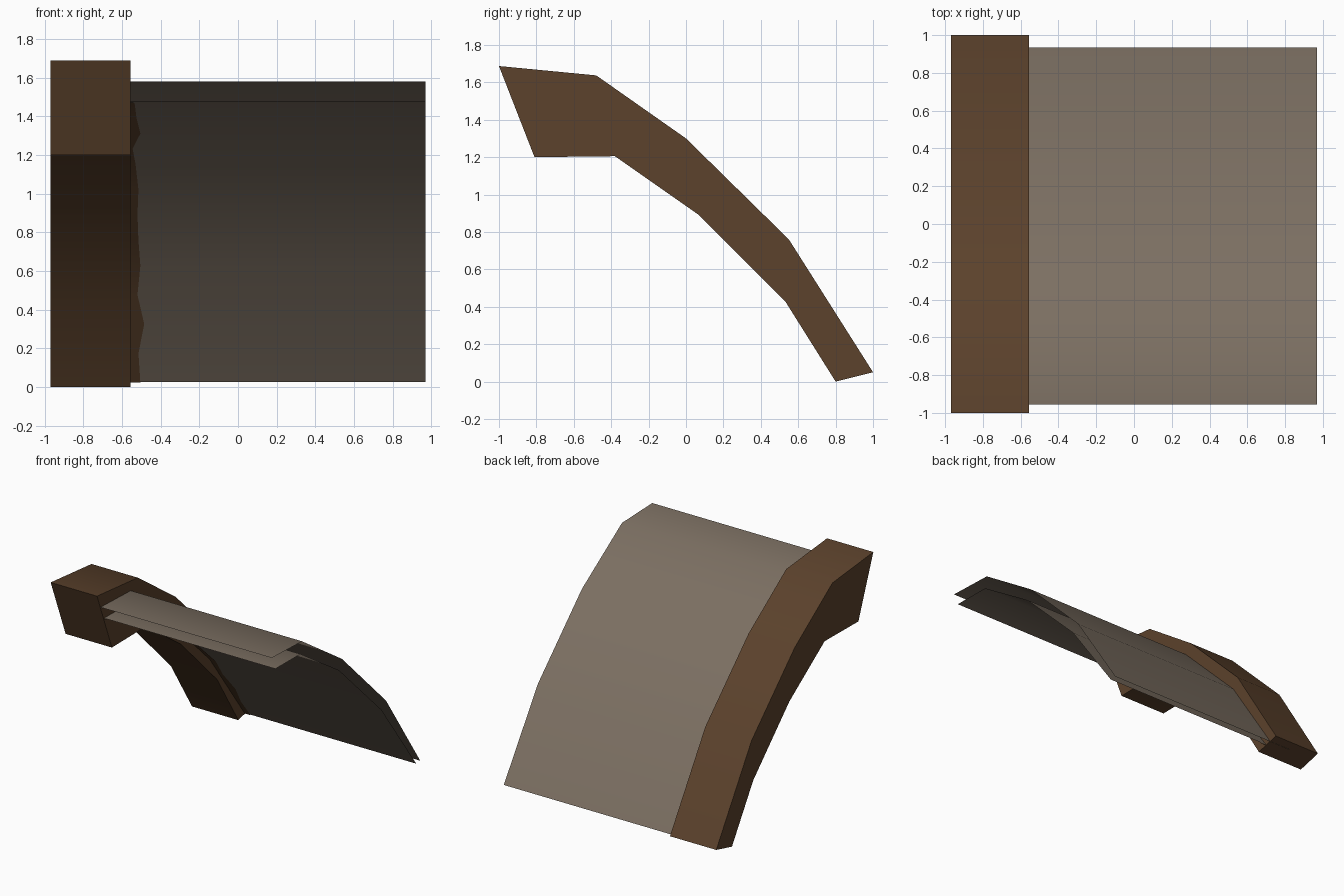
import bpy, bmesh, math

if "Cube" in bpy.data.objects:
    bpy.data.objects.remove(bpy.data.objects["Cube"])


def material(name, rgb):
    m = bpy.data.materials.new(name)
    m.diffuse_color = (*rgb, 1)
    m.use_nodes = True
    m.node_tree.nodes["Principled BSDF"].inputs["Base Color"].default_value = m.diffuse_color
    return m


WOOD = material("brown wood", (0.106, 0.054, 0.025))
SLATE = material("grey brown roofing", (0.202, 0.161, 0.123))


def finish(name, bm, mat):
    mesh = bpy.data.meshes.new(name)
    bm.to_mesh(mesh)
    bm.free()
    mesh.materials.append(mat)
    ob = bpy.data.objects.new(name, mesh)
    bpy.context.collection.objects.link(ob)
    bpy.ops.object.select_all(action='DESELECT')
    ob.select_set(True)
    bpy.context.view_layer.objects.active = ob
    bpy.ops.object.shade_smooth_by_angle(angle=math.radians(40))
    return ob


def sheet(name, profile, left, right, mat, flip=False):
    """Loft a (y, z) profile from x = left to x = right[row]."""
    bm = bmesh.new()
    rows = [(bm.verts.new((left, y, z)), bm.verts.new((x, y, z)))
            for (y, z), x in zip(profile, right)]
    for a, b in zip(rows, rows[1:]):
        loop = [a[0], b[0], b[1], a[1]]
        bm.faces.new(loop[::-1] if not flip else loop)
    if not flip:
        bmesh.ops.recalc_face_normals(bm, faces=bm.faces)
        if sum(f.normal.z for f in bm.faces) < 0:
            bmesh.ops.reverse_faces(bm, faces=bm.faces)
    return finish(name, bm, mat)


def subdivide(profile, n):
    pts = []
    for (y0, z0), (y1, z1) in zip(profile, profile[1:]):
        pts += [(y0 + (y1 - y0) * k / n, z0 + (z1 - z0) * k / n) for k in range(n)]
    return pts + [profile[-1]]


# Curved end beam: upper and lower outlines bridged, then closed at both sides
top = [(-1, 1.687), (-0.48, 1.637), (0, 1.30), (0.55, 0.76), (1, 0.05)]
under = [(-0.81, 1.20), (-0.38, 1.205), (0.07, 0.89), (0.53, 0.43), (0.80, 0)]
X0, X1, X2 = -0.97, -0.557, 0.97
INSIDE = -0.75  # the sheets run on into the beam

bm = bmesh.new()
rings = []
for x in (X0, X1):
    rings.append([bm.verts.new((x, y, z)) for y, z in top + under[::-1]])
n = len(rings[0])
for i in range(n):
    k = (i + 1) % n
    bm.faces.new([rings[0][i], rings[0][k], rings[1][k], rings[1][i]])
for r in rings:
    for i in range(len(top) - 1):
        bm.faces.new([r[i], r[i + 1], r[n - 2 - i], r[n - 1 - i]])
bmesh.ops.recalc_face_normals(bm, faces=bm.faces)
finish("end_beam", bm, WOOD)

# Upper roof sheet
upper = [(-0.955, 1.58), (-0.57, 1.567), (-0.06, 1.23), (0.50, 0.68), (0.935, 0.03)]
sheet("upper_roof_sheet", upper, INSIDE, [X2] * 5, SLATE)

# Lower roof sheet, facing down
lower = [(-0.91, 1.475), (-0.59, 1.472), (-0.10, 1.155), (0.44, 0.63), (0.885, 0.025)]
sheet("lower_roof_sheet", lower, INSIDE, [X2] * 5, SLATE, flip=True)

# Ragged brown border under the lower sheet, beside the beam
jag = [-0.54, -0.54, -0.54, -0.54, -0.535, -0.525, -0.505, -0.545, -0.53,
       -0.515, -0.52, -0.515, -0.505, -0.52, -0.485, -0.515, -0.505]
border = [(y - 0.003, z - 0.003) for y, z in subdivide(lower, 4)]
sheet("ragged_border", border, X1 - 0.01, jag, WOOD, flip=True)
